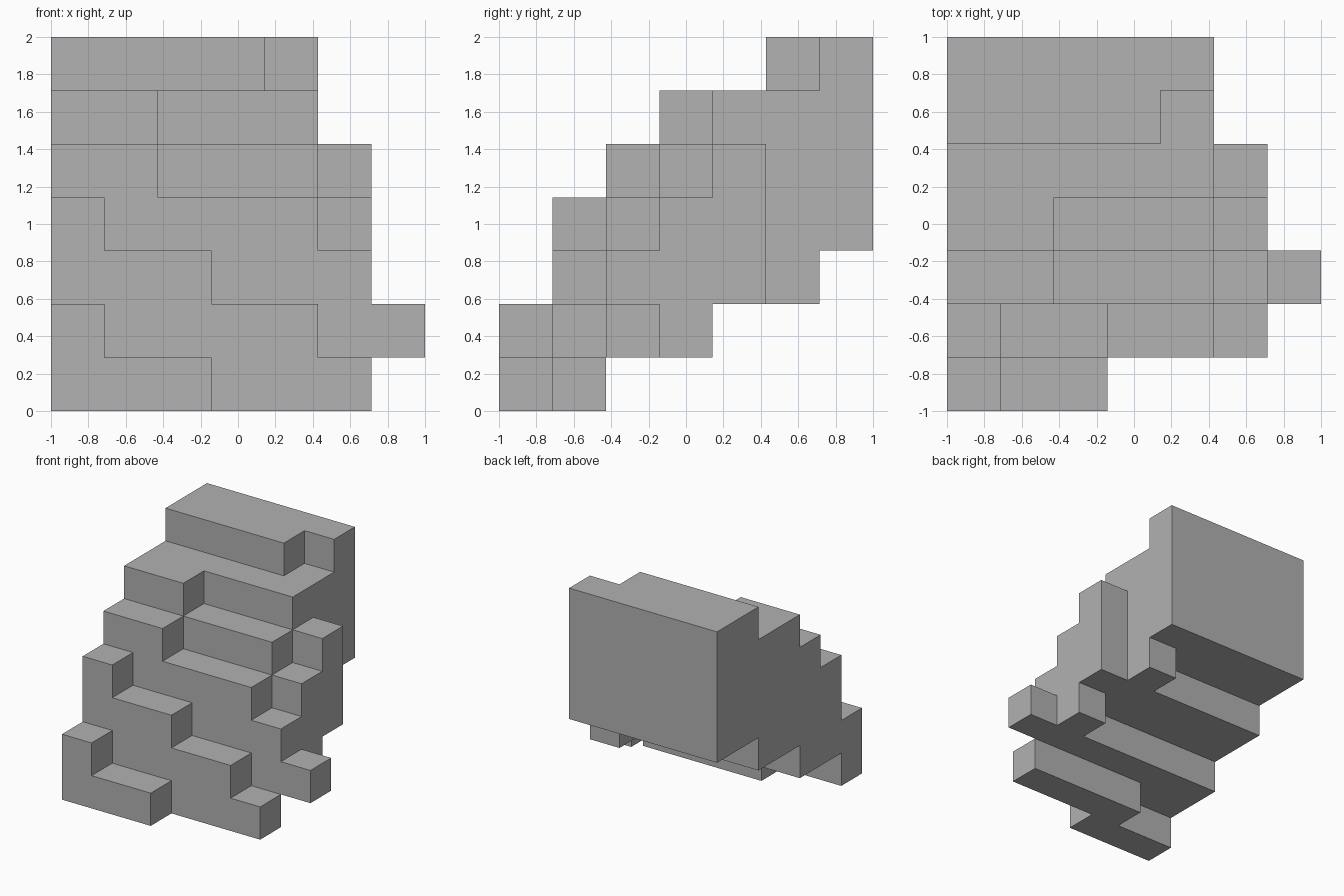
import bpy
import bmesh
from itertools import product
from mathutils import Vector

default_cube = bpy.data.objects.get("Cube")
if default_cube:
    bpy.data.objects.remove(default_cube, do_unlink=True)

GRID = 7
CELL = 2 / GRID

# Each tier, bottom to top, is a list of bars: x start, x end, y start, y end in cells
TIERS = [
    [(0, 2, 0, 1), (2, 3, 0, 2), (3, 6, 1, 2)],
    [(0, 1, 0, 3), (1, 5, 1, 3), (5, 6, 2, 4), (6, 7, 2, 3)],
    [(0, 3, 1, 5), (3, 4, 2, 5), (4, 5, 2, 6), (5, 6, 2, 5)],
    [(0, 1, 1, 7), (1, 5, 2, 7), (5, 6, 3, 5)],
    [(0, 2, 2, 7), (2, 5, 3, 7), (5, 6, 4, 5)],
    [(0, 2, 3, 7), (2, 5, 4, 7)],
    [(0, 4, 5, 7), (4, 5, 6, 7)],
]


def make_material(name, color):
    material = bpy.data.materials.new(name)
    material.use_nodes = True
    material.diffuse_color = color
    shader = next(n for n in material.node_tree.nodes if n.type == 'BSDF_PRINCIPLED')
    shader.inputs["Base Color"].default_value = color
    return material


def filled_cells(tiers):
    cells = set()
    for level, bars in enumerate(tiers):
        for left, right, front, back in bars:
            cells.update(product(range(left, right), range(front, back), [level]))
    return cells


def build_shell(name, cells, material):
    """Skin the filled cells with outer faces only, then merge flat regions."""
    bm = bmesh.new()
    corners = {}

    def corner(point):
        key = tuple(round(value) for value in point)
        if key not in corners:
            x, y, z = key
            corners[key] = bm.verts.new((x * CELL - 1, y * CELL - 1, z * CELL))
        return corners[key]

    for cell in cells:
        for axis, side in product(range(3), (0, 1)):
            step = Vector((0, 0, 0))
            step[axis] = 1
            neighbour = Vector(cell) + step * (2 * side - 1)
            if tuple(round(value) for value in neighbour) in cells:
                continue
            u, v = Vector((0, 0, 0)), Vector((0, 0, 0))
            u[(axis + 1) % 3] = 1
            v[(axis + 2) % 3] = 1
            base = Vector(cell) + step * side
            loop = [base, base + u, base + u + v, base + v]
            if not side:
                loop.reverse()
            bm.faces.new([corner(point) for point in loop])

    bmesh.ops.dissolve_limit(bm, angle_limit=0.01, verts=bm.verts[:], edges=bm.edges[:])
    mesh = bpy.data.meshes.new(name)
    bm.to_mesh(mesh)
    bm.free()
    mesh.materials.append(material)
    shell = bpy.data.objects.new(name, mesh)
    bpy.context.collection.objects.link(shell)
    return shell


# Single grey block of leaning, stepped tiers
grey = make_material("plain grey", (0.445, 0.445, 0.445, 1))
build_shell("stepped_block", filled_cells(TIERS), grey)
